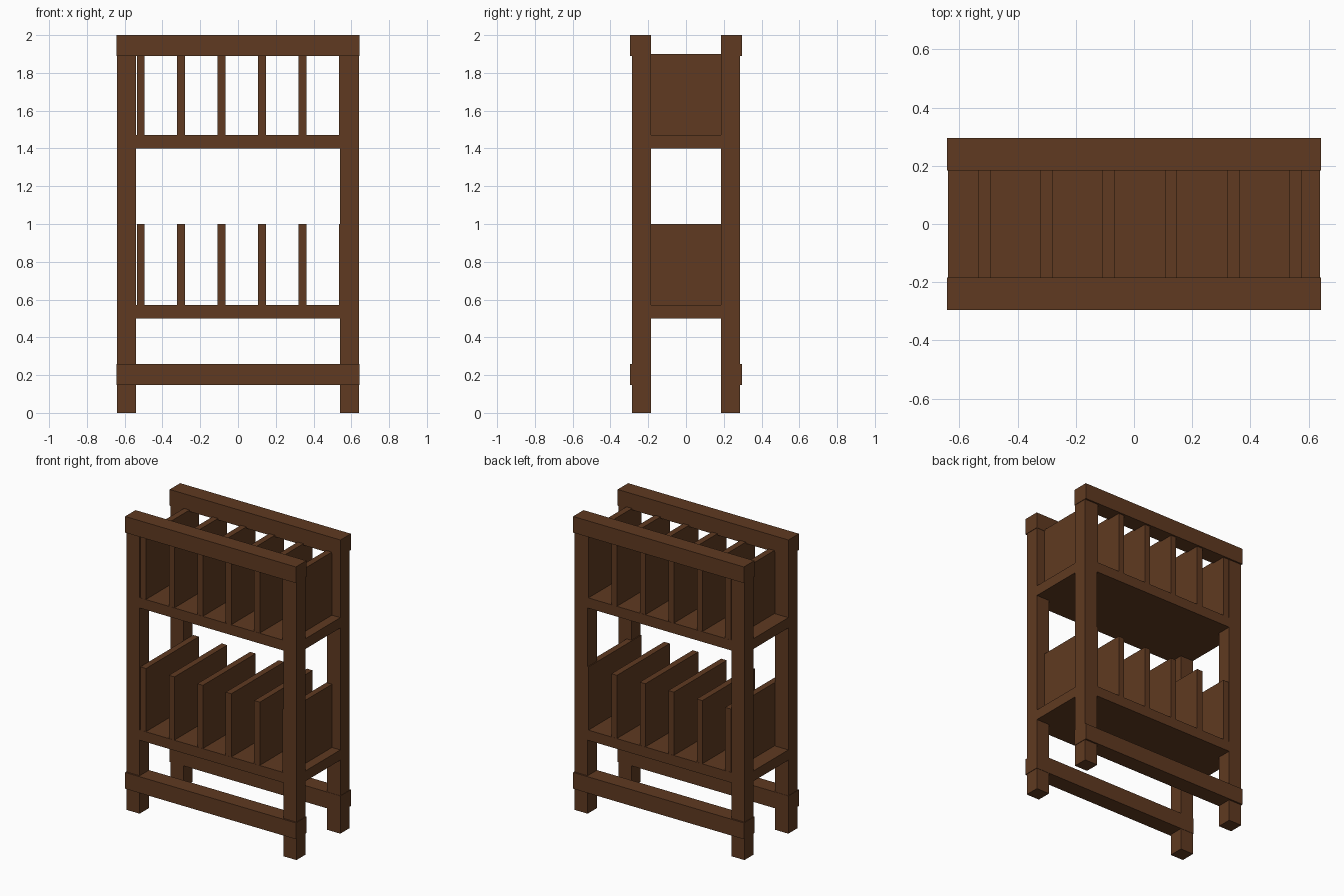
import bpy

cube = bpy.data.objects.get("Cube")
if cube:
    bpy.data.objects.remove(cube, do_unlink=True)

# Dark brown wood used throughout
wood = bpy.data.materials.new("dark_brown_wood")
wood.use_nodes = True
color = (0.115, 0.042, 0.015, 1)
wood.diffuse_color = color
wood.node_tree.nodes["Principled BSDF"].inputs["Base Color"].default_value = color


def board(name, x, y, z):
    """Box spanning the given (low, high) range on each axis."""
    bpy.ops.mesh.primitive_cube_add(size=1)
    obj = bpy.context.object
    obj.name = name
    spans = (x, y, z)
    mid = [(a + b) / 2 for a, b in spans]
    size = [b - a for a, b in spans]
    for v in obj.data.vertices:
        v.co = [c * s + m for c, s, m in zip(v.co, size, mid)]
    obj.data.materials.append(wood)
    return obj


def mirrored(sign, low, high):
    return tuple(sorted((sign * low, sign * high)))


HALF_W, HALF_D = 0.64, 0.285
POST_IN_X, POST_IN_Y = 0.541, 0.186
RAIL_W, RAIL_D = 0.643, 0.296
SHELF_T = 0.07

for side, sy in (("front", -1), ("back", 1)):
    # Corner posts
    for hand, sx in (("left", 1), ("right", -1)):
        board(f"{side}_{hand}_post", mirrored(sx, POST_IN_X, HALF_W),
              mirrored(sy, POST_IN_Y, HALF_D), (0, 1.95))
    # Long rails wrapping the posts at the foot and the top
    for level, z in (("lower", (0.147, 0.258)), ("top", (1.89, 2.0))):
        board(f"{side}_{level}_rail", (-RAIL_W, RAIL_W),
              mirrored(sy, POST_IN_Y - 0.002, RAIL_D), z)

# Shelves with their upright dividers
for level, base in (("lower", 0.5), ("upper", 1.4)):
    top = base + SHELF_T
    board(f"{level}_shelf", (-HALF_W, HALF_W), (-HALF_D, HALF_D), (base, top))
    for i in range(6):
        x = -0.536 + i * 0.2142
        board(f"{level}_divider_{i + 1}", (x, x + 0.042),
              (-HALF_D + 0.001, HALF_D - 0.001), (top, base + 0.5))
